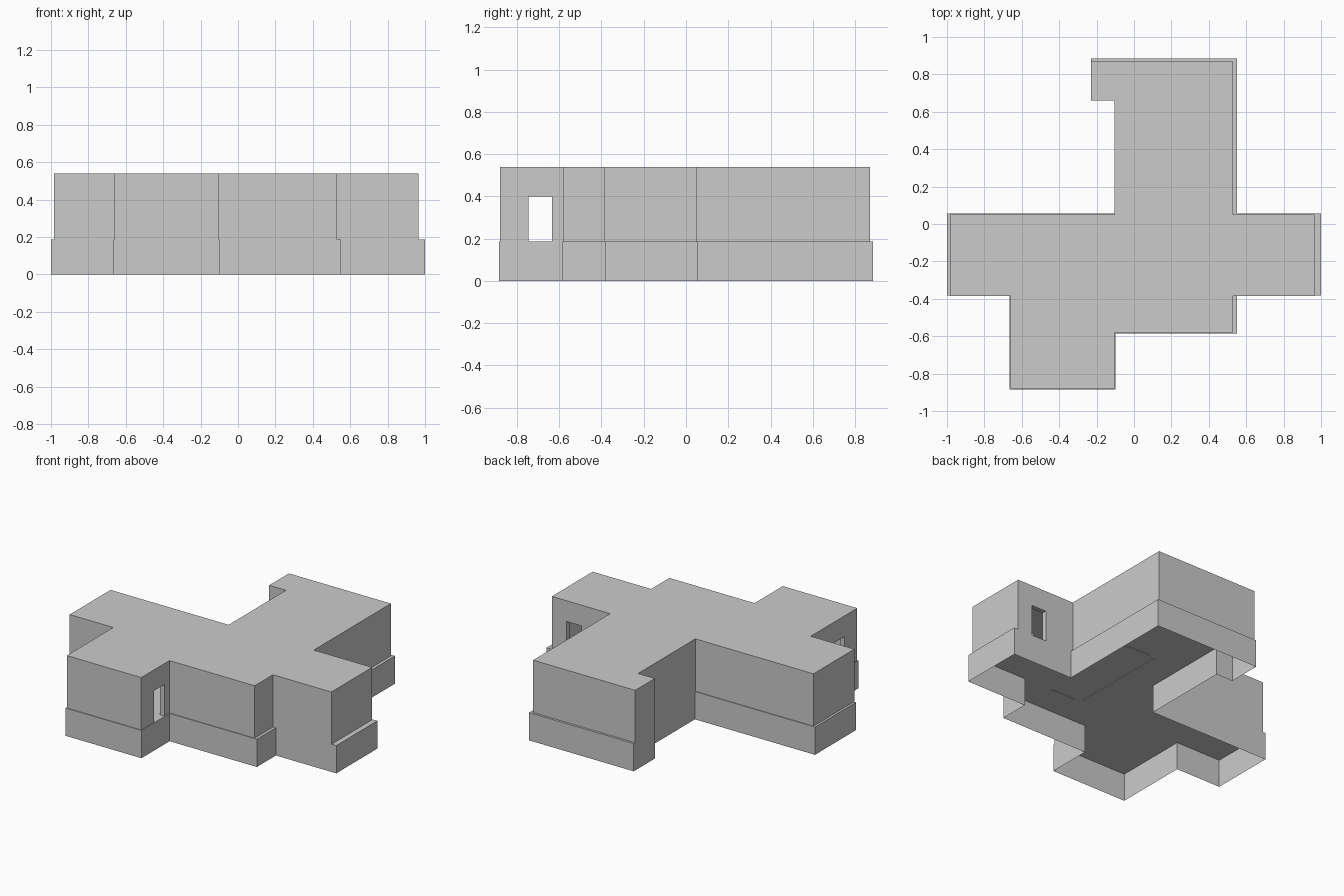
import bpy
import bmesh
from mathutils import Vector

default_cube = bpy.data.objects.get("Cube")
if default_cube:
    bpy.data.objects.remove(default_cube)

FLOOR, ROOF, WALL, DOOR_TOP = 0.187, 0.54, 0.03, 0.4


def link_mesh(name, bm):
    mesh = bpy.data.meshes.new(name)
    bm.to_mesh(mesh)
    bm.free()
    obj = bpy.data.objects.new(name, mesh)
    bpy.context.scene.collection.objects.link(obj)
    return obj


def open_prism(name, outline, bottom, top):
    """Sides and lid of a counter-clockwise outline, open underneath."""
    bm = bmesh.new()
    low = [bm.verts.new((x, y, bottom)) for x, y in outline]
    high = [bm.verts.new((x, y, top)) for x, y in outline]
    for i in range(len(outline)):
        j = (i + 1) % len(outline)
        bm.faces.new((low[i], low[j], high[j], high[i]))
    bm.faces.new(high)
    return link_mesh(name, bm)


def box(name, low, high):
    low, high = Vector(low), Vector(high)
    bm = bmesh.new()
    bmesh.ops.create_cube(bm, size=1)
    bmesh.ops.scale(bm, vec=high - low, verts=bm.verts)
    bmesh.ops.translate(bm, vec=(low + high) / 2, verts=bm.verts)
    return link_mesh(name, bm)


# Foundation skirt, with the floor as its lid
base_outline = [
    (-.665, -.885), (-.1, -.885), (-.1, -.585), (.55, -.585),
    (.55, -.382), (1, -.382), (1, .055), (.55, .055),
    (.55, .885), (-.23, .885), (-.23, .66), (-.105, .66),
    (-.105, .055), (-1, .055), (-1, -.382), (-.665, -.382),
]
open_prism("foundation", base_outline, 0, FLOOR)

# Upper storey: hollow walls and flat roof, thickened inwards
wall_outline = [
    (-.66, -.88), (-.105, -.88), (-.105, -.58), (.53, -.58),
    (.53, -.385), (.965, -.385), (.965, .05), (.53, .05),
    (.53, .87), (-.23, .87), (-.23, .66), (-.105, .66),
    (-.105, .05), (-.985, .05), (-.985, -.385), (-.66, -.385),
]
walls = open_prism("walls_and_roof", wall_outline, FLOOR, ROOF)
shell = walls.modifiers.new("Thickness", "SOLIDIFY")
shell.thickness = WALL
shell.offset = -1
shell.use_even_offset = True

# Doorways: both sides of the front wing and the back of the side wing
doors = {
    "front_wing_door_cutter": ((-.8, -.745), (0, -.635)),
    "side_wing_door_cutter": ((.745, -.05), (.855, .15)),
}
for name, (low, high) in doors.items():
    cutter = box(name, (*low, FLOOR - WALL), (*high, DOOR_TOP))
    cutter.hide_render = True
    cutter.hide_set(True)
    cutter.display_type = "WIRE"
    cut = walls.modifiers.new(name, "BOOLEAN")
    cut.operation = "DIFFERENCE"
    cut.solver = "EXACT"
    cut.object = cutter

# Inner partitions, whose feet just break through the floor
partitions = {
    "long_partition": ((.09, -.36), (.11, .31)),
    "front_partition": ((.16, -.395), (.34, -.375)),
    "rear_partition": ((.15, .31), (.33, .33)),
}
for name, (low, high) in partitions.items():
    box(name, (*low, FLOOR - .004), (*high, ROOF - WALL))
